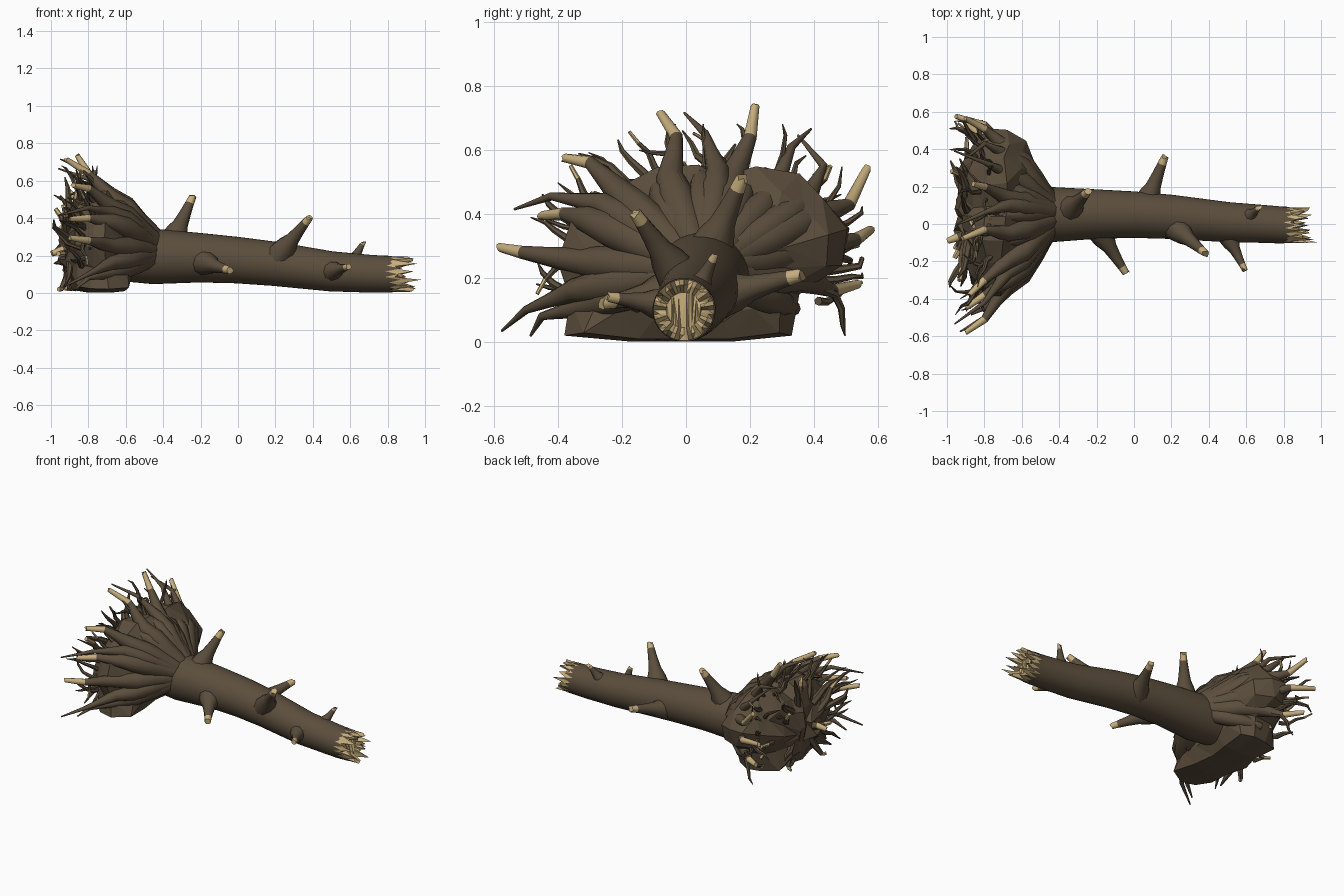
import bpy, bmesh, math, random
from mathutils import Vector

random.seed(7)
cube = bpy.data.objects.get("Cube")
if cube:
    bpy.data.objects.remove(cube, do_unlink=True)


def material(name, rgb):
    m = bpy.data.materials.new(name)
    m.use_nodes = True
    m.diffuse_color = (*rgb, 1)
    m.node_tree.nodes["Principled BSDF"].inputs["Base Color"].default_value = (*rgb, 1)
    return m


BARK = material("dark bark", (0.105, 0.076, 0.046))
WOOD = material("pale wood", (0.57, 0.42, 0.205))


def finish(name, bm, angle=None):
    bmesh.ops.recalc_face_normals(bm, faces=bm.faces[:])
    mesh = bpy.data.meshes.new(name)
    bm.to_mesh(mesh)
    bm.free()
    obj = bpy.data.objects.new(name, mesh)
    bpy.context.scene.collection.objects.link(obj)
    mesh.materials.append(BARK)
    mesh.materials.append(WOOD)
    if angle:
        bpy.ops.object.select_all(action='DESELECT')
        obj.select_set(True)
        bpy.context.view_layer.objects.active = obj
        bpy.ops.object.shade_smooth_by_angle(angle=math.radians(angle))


def bridge(bm, a, b, mat=0):
    n = len(a)
    for i in range(n):
        bm.faces.new((a[i], a[(i + 1) % n], b[(i + 1) % n], b[i])).material_index = mat


def tube(bm, points, radii, sides=8, pale=0, rough=0.0, cap=True):
    """Sweep a tapering tube; the last `pale` segments and the end cap are bare wood."""
    pts = [Vector(p) for p in points]
    last = len(pts) - 1
    rings, old, u = [], None, None
    for k, p in enumerate(pts):
        t = (pts[min(k + 1, last)] - pts[max(k - 1, 0)]).normalized()
        if old is None:
            u = t.orthogonal().normalized()
        else:
            u = old.rotation_difference(t) @ u
        v, old = t.cross(u), t
        ring = []
        for i in range(sides):
            a = math.tau * i / sides
            jag = t * random.uniform(-rough, rough) if k == last else Vector()
            ring.append(bm.verts.new(p + (u * math.cos(a) + v * math.sin(a)) * radii[k] + jag))
        rings.append(ring)
    for k in range(last):
        bridge(bm, rings[k], rings[k + 1], int(k >= last - pale))
    bm.faces.new(rings[0])
    if cap:
        bm.faces.new(rings[-1]).material_index = int(pale > 0)
    return rings


# Trunk: gently drooping tapered log whose bark ends in torn teeth
bm = bmesh.new()
SIDES = 40
stations = [(-0.8, .06, .21, .13), (-0.45, .05, .195, .148), (-0.2, .053, .188, .132),
            (0, .05, .175, .124), (0.2, .038, .155, .118), (0.5, .01, .115, .107),
            (0.7, 0, .103, .101), (0.78, -.005, .1, .099), (0.81, -.007, .1, .098)]
rings = tube(bm, [s[:3] for s in stations], [s[3] for s in stations], SIDES, cap=False)
for i, v in enumerate(rings[-1]):
    v.co.x += random.uniform(.01, .09) if i % 2 else random.uniform(-.02, .01)
finish("trunk", bm, 40)

# Splintered wood at the broken end, sunk to a flat heart
bm = bmesh.new()
prev = None
for r, x, low, high in [(.09, .74, 0, 0), (.0955, .87, -.04, .122), (.078, .865, -.02, .08),
                        (.055, .85, -.01, .015)]:
    ring = []
    for i in range(SIDES):
        a = math.tau * i / SIDES
        dx = random.uniform(high * .3, high) if i % 3 == 1 else random.uniform(low, high * .25)
        ring.append(bm.verts.new((x + dx, -.007 + r * math.cos(a), .1 + r * math.sin(a))))
    if prev:
        bridge(bm, prev, ring, 1)
    prev = ring
bm.faces.new(prev).material_index = 1
bmesh.ops.triangulate(bm, faces=bm.faces[:])
finish("splintered_end", bm)

# Broken branch stubs with flared collars and pale tips
stubs = [((-.35, .07, .27), (-.245, .175, .51), 1.0), ((.22, -.02, .2), (.385, -.16, .405), .95),
         ((.06, .09, .14), (.165, .36, .21), 1.0), ((-.19, -.03, .165), (-.045, -.26, .12), .95),
         ((.5, -.06, .115), (.59, -.24, .14), .75), ((.61, .035, .16), (.67, .09, .27), .6)]
bm = bmesh.new()
for base, tip, s in stubs:
    a, b = Vector(base), Vector(tip)
    tube(bm, [a.lerp(b, f) for f in (0, .25, .42, .65, .86, 1)],
         [s * r for r in (.075, .06, .041, .031, .024, .02)], 10, 1, .014)
finish("branch_stubs", bm, 45)

# Earth clod: faceted lump lofted around the root plate with a flat foot
CENTRE = Vector((0, .05, .22))
outline = [(-.38, .02), (-.37, .13), (-.41, .25), (-.38, .38), (-.22, .49), (-.1, .57), (.04, .57),
           (.1, .52), (.22, .55), (.35, .52), (.44, .46), (.53, .36), (.49, .24), (.35, .15),
           (.33, .02), (.15, 0), (0, 0), (-.18, 0)]
bm = bmesh.new()
prev = None
for x, s in [(-.43, .22), (-.48, .32), (-.54, .58), (-.6, .86), (-.69, 1), (-.79, .95),
             (-.87, .78), (-.92, .5), (-.94, .2)]:
    ring = []
    for y, z in outline:
        low = z < .03
        k = s if low else s * random.uniform(.93, 1.03)
        # the near side is eroded between the roots
        if not low and y < .3 and x > -.65:
            k *= .87
        kz = s ** .3 if low and -.9 < x < -.57 else k
        px = x + random.uniform(-.025, .025)
        if low:
            px = min(px, -.565)
        ring.append(bm.verts.new((px, .05 + (y - .05) * k, max(.002, .22 + (z - .22) * kz))))
    if prev:
        bridge(bm, prev, ring)
    else:
        bm.faces.new(ring)
    prev = ring
bm.faces.new(prev)
bmesh.ops.triangulate(bm, faces=bm.faces[:])
finish("earth_clod", bm)

# Main roots: rim point, bend and tip in the plate's plane, tip depth, cut end or not
roots = [((.14, .5), (.2, .64), (.215, .735), -.86, 1), ((-.2, .46), (-.3, .56), (-.38, .575), -.88, 1),
         ((-.05, .51), (-.03, .64), (-.08, .715), -.92, 1), ((-.3, .38), (-.38, .4), (-.45, .395), -.9, 1),
         ((-.32, .25), (-.51, .28), (-.58, .295), -.9, 1), ((-.35, .16), (-.5, .1), (-.575, .035), -.93, 0),
         ((.4, .39), (.51, .43), (.565, .54), -.9, 1), ((.38, .29), (.53, .32), (.575, .35), -.95, 1),
         ((.36, .2), (.46, .16), (.535, .18), -.9, 1), ((.1, .53), (.06, .65), (-.005, .715), -.95, 0),
         ((.27, .46), (.33, .61), (.39, .665), -.96, 0), ((.37, .43), (.43, .55), (.35, .645), -.9, 0),
         ((-.26, .43), (-.42, .455), (-.535, .415), -.96, 0), ((-.32, .11), (-.45, .08), (-.485, .02), -.87, 0)]
CUT = (.03, .055, .06, .056, .046, .031, .021, .014)
WHOLE = (.03, .054, .057, .05, .038, .022, .013, .004)
bm = bmesh.new()
for rim, bend, tip, depth, cut in roots:
    rim, bend, tip = (Vector((0, *p)) for p in (rim, bend, tip))
    out = (rim - CENTRE).normalized()
    path = [CENTRE + out * .06, CENTRE + out * .11, CENTRE.lerp(rim, .55),
            CENTRE.lerp(rim, .82), rim, rim.lerp(bend, .55), bend, tip]
    for p, x in zip(path, (-.4, -.475, -.54, -.6, -.68, -.745, -.8, depth)):
        p.x = x
    tube(bm, path, CUT if cut else WHOLE, 9, cut, .008 * cut)
finish("main_roots", bm, 50)

# Low collar roots that blend the trunk into the clod
bm = bmesh.new()
for k in range(9):
    a = math.radians(-22 + k * 28)
    d = Vector((0, math.cos(a), math.sin(a)))
    path = [CENTRE + d * r + Vector((x, 0, 0)) for r, x in
            ((.07, -.42), (.12, -.49), (.2, -.56), (.27, -.63), (.31, -.73))]
    tube(bm, path, (.03, .05, .05, .04, .022), 8)
finish("collar_roots", bm, 50)

# Thin kinked rootlets around the rim and over the rear of the clod
bm = bmesh.new()


def rootlet(start, heading, length, size, cut, kink):
    path = [start]
    for k in range(4):
        heading = (heading + Vector([random.uniform(-kink, kink) for _ in range(3)])).normalized()
        p = path[-1] + heading * length / 4
        path.append(Vector((max(p.x, -.985), max(-.55, min(.55, p.y)), max(.02, min(.68, p.z)))))
    tube(bm, path, [size * f for f in (1, .85, .7, .5, .4 if cut else .15)], 6, cut)


for k in range(34):
    a = math.radians(-18 + k * 6.4 + random.uniform(-3, 3))
    d = Vector((0, math.cos(a), math.sin(a)))
    start = Vector((random.uniform(-.84, -.72), .05 + d.y * .38, max(.07, .22 + d.z * .31)))
    rootlet(start, d + Vector((-.6, 0, 0)), random.uniform(.16, .25), random.uniform(.012, .019),
            int(k % 5 == 0), .5)
for k in range(22):
    a = math.tau * k / 22
    d = Vector((0, math.cos(a), math.sin(a)))
    start = Vector((-.88, .04 + d.y * random.uniform(.06, .22), .25 + d.z * random.uniform(.05, .15)))
    rootlet(start, d + Vector((random.uniform(-.35, .2), 0, 0)), random.uniform(.18, .3),
            random.uniform(.02, .034), int(k % 3 == 0), .28)
# One long rear root marks the far end
tube(bm, [(-.86, -.04, .22), (-.94, -.07, .23), (-.995, -.09, .21)], (.03, .022, .016), 8, 1)
finish("rootlets", bm, 50)
